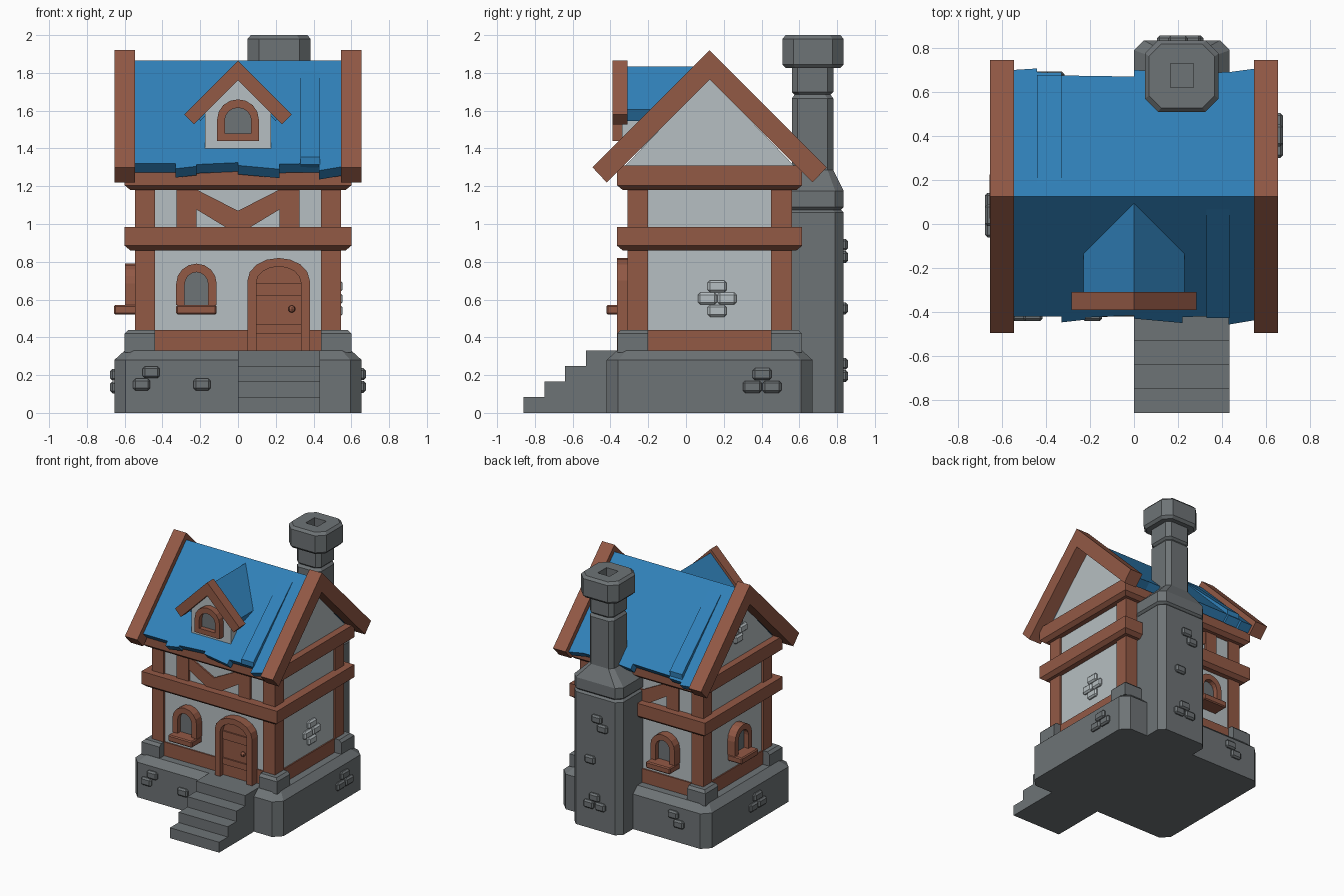
import bpy, bmesh, math
from mathutils import Matrix, Vector

if "Cube" in bpy.data.objects:
    bpy.data.objects.remove(bpy.data.objects["Cube"])


def material(name, rgb):
    m = bpy.data.materials.new(name)
    m.diffuse_color = (*rgb, 1)
    m.use_nodes = True
    m.node_tree.nodes["Principled BSDF"].inputs["Base Color"].default_value = m.diffuse_color
    return m


WOOD = material("brown timber", (0.29, 0.10, 0.06))
BLUE = material("blue roof", (0.03, 0.22, 0.49))
WALL = material("pale plaster", (0.47, 0.52, 0.54))
STONE = material("grey stone", (0.155, 0.172, 0.18))
CY = 0.125  # centre of the house in y
SIDES = {"front": 0, "right": 90, "back": 180, "left": -90}


def finish(bm, name, mat, matrix=None):
    bmesh.ops.remove_doubles(bm, verts=bm.verts, dist=1e-5)
    bmesh.ops.recalc_face_normals(bm, faces=bm.faces)
    if matrix:
        bm.transform(matrix)
    me = bpy.data.meshes.new(name)
    bm.to_mesh(me)
    bm.free()
    me.materials.append(mat)
    ob = bpy.data.objects.new(name, me)
    bpy.context.collection.objects.link(ob)
    return ob


def skin(bm, loops):
    """Skin a stack of equal-length loops and cap both ends."""
    rings = [[bm.verts.new(p) for p in loop] for loop in loops]
    for a, b in zip(rings, rings[1:]):
        for i in range(len(a)):
            j = (i + 1) % len(a)
            bm.faces.new((a[i], a[j], b[j], b[i]))
    bm.faces.new(rings[0])
    bm.faces.new(rings[-1])


def loft(name, mat, levels):
    """Levels are (z, x0, x1, y0, y1, corner chamfer)."""
    bm = bmesh.new()
    loops = []
    for z, x0, x1, y0, y1, c in levels:
        loops.append([(x0 + c, y0, z), (x1 - c, y0, z), (x1, y0 + c, z), (x1, y1 - c, z),
                      (x1 - c, y1, z), (x0 + c, y1, z), (x0, y1 - c, z), (x0, y0 + c, z)])
    skin(bm, loops)
    return finish(bm, name, mat)


def prism(name, mat, pts, d0, d1, axis="y", matrix=None):
    """Extrude a (u, z) outline along y or x."""
    bm = bmesh.new()
    skin(bm, [[(u, d, z) if axis == "y" else (d, u, z) for u, z in pts] for d in (d0, d1)])
    return finish(bm, name, mat, matrix)


def box(name, mat, x0, x1, y0, y1, z0, z1, matrix=None, bevel=0):
    bm = bmesh.new()
    skin(bm, [[(x0, y0, z), (x1, y0, z), (x1, y1, z), (x0, y1, z)] for z in (z0, z1)])
    if bevel:
        bmesh.ops.recalc_face_normals(bm, faces=bm.faces)
        bmesh.ops.bevel(bm, geom=bm.edges[:], offset=bevel, segments=1, affect="EDGES")
    return finish(bm, name, mat, matrix)


def place(x, y, z, side):
    return Matrix.Translation((x, y, z)) @ Matrix.Rotation(math.radians(SIDES[side]), 4, "Z")


def arch(w, z0, spring, top, n=8):
    return [(-w, z0)] + [(-w * math.cos(math.pi * i / n), spring + (top - spring) * math.sin(math.pi * i / n))
                         for i in range(n + 1)] + [(w, z0)]


def window(name, m, closed=False):
    """Arched window with its wall plane at local y = 0, base at z = 0."""
    w, t = (0.11, 0.04) if closed else (0.107, 0.045)
    g0 = 0.04 if closed else 0
    outer, inner = arch(w, 0, 0.115, 0.22), arch(w - t, 0, 0.11, 0.175)
    prism(name + "_frame", WOOD, outer + inner[::-1], -0.05, 0.02, matrix=m)
    prism(name + "_glass", STONE, arch(w - t + 0.004, g0, 0.11, 0.177), -0.012, 0.015, matrix=m)
    if closed:
        box(name + "_base", WOOD, -w + t, w - t, -0.05, 0.02, 0, 0.04, m)
    else:
        box(name + "_sill", WOOD, -w, w, -0.11, 0.02, -0.05, 0.002, m, 0.008)


def bricks(name, mat, m, spots, w=0.1, h=0.063):
    for i, (u, z) in enumerate(spots):
        box(f"{name}_{i + 1}", mat, u - w / 2, u + w / 2, -0.022, 0.02, z - h / 2, z + h / 2, m, 0.012)


# Foundation and steps
loft("foundation", STONE, [(0, -0.655, 0.655, -0.42, 0.67, 0.06), (0.28, -0.655, 0.655, -0.42, 0.67, 0.06),
                           (0.33, -0.6, 0.6, -0.365, 0.615, 0.05)])
prism("front_steps", STONE, [(-0.35, 0), (-0.86, 0), (-0.86, 0.083), (-0.75, 0.083), (-0.75, 0.165), (-0.64, 0.165),
                             (-0.64, 0.248), (-0.53, 0.248), (-0.53, 0.33), (-0.35, 0.33)], 0, 0.435, "x")

# Walls, corner posts and corner stones
box("plaster_walls", WALL, -0.53, 0.53, -0.295, 0.545, 0.3, 1.25)
box("sole_beam", WOOD, -0.54, 0.54, -0.305, 0.555, 0.32, 0.44)
for sx in (-1, 1):
    for sy in (-1, 1):
        tag = ("left" if sx < 0 else "right") + ("_front" if sy < 0 else "_back")

        def span(a, b, s, c=0):
            return sorted((c + s * a, c + s * b))
        box("post_" + tag, WOOD, *span(0.44, 0.545, sx), *span(0.325, 0.435, sy, CY), 0.33, 1.25)
        lo = (*span(0.44, 0.6, sx), *span(0.325, 0.488, sy, CY), 0)
        hi = (*span(0.44, 0.58, sx), *span(0.325, 0.468, sy, CY), 0)
        loft("corner_stone_" + tag, STONE, [(0.32, *lo), (0.42, *lo), (0.44, *hi)])

# Horizontal timber bands
for name, z0, z1 in (("middle_band", 0.86, 0.985), ("upper_band", 1.18, 1.31)):
    loft(name, WOOD, [(z0, -0.57, 0.57, -0.335, 0.585, 0), (z0 + 0.025, -0.6, 0.6, -0.365, 0.615, 0),
                      (z1, -0.6, 0.6, -0.365, 0.615, 0)])

# Upper storey framing on front and back
for side, y in (("front", -0.295), ("back", 0.545)):
    m = place(0, y, 0, side)
    for s in (-1, 1):
        box(f"{side}_stud", WOOD, *sorted((s * 0.22, s * 0.325)), -0.015, 0.02, 0.97, 1.21, m)
    prism(f"{side}_v_brace", WOOD, [(-0.225, 1.185), (0, 1.07), (0.225, 1.185), (0.225, 1.08), (0.06, 0.98),
                                    (-0.06, 0.98), (-0.225, 1.08)], -0.012, 0.02, matrix=m)

# Gable infill and barge boards
prism("gable_walls", WALL, [(-0.33, 1.3), (0.58, 1.3), (CY, 1.775)], -0.545, 0.545, "x")
for s in (-1, 1):
    prism("barge_board_" + ("left" if s < 0 else "right"), WOOD,
          [(-0.495, 1.30), (CY, 1.92), (0.745, 1.30), (0.67, 1.22), (CY, 1.765), (-0.42, 1.22)],
          s * 0.545, s * 0.655, "x")


# Main roof slabs with ragged eaves
def roof_slab(name, eave, d):
    t = 0.047
    pts = [(-0.55, CY)] + eave + [(0.55, CY)]
    top = [Vector((x, y, 1.865 - abs(y - CY))) for x, y in pts]
    low = [p + (Vector((0, 0, -2 * t)) if p.y == CY else Vector((0, -d * t, -t))) for p in top]
    bm = bmesh.new()
    skin(bm, [top, low])
    finish(bm, name, BLUE)


roof_slab("roof_front", [(-0.55, -0.42), (-0.33, -0.42), (-0.33, -0.447), (-0.22, -0.435), (-0.22, -0.425),
                         (0, -0.415), (0, -0.43), (0.22, -0.45), (0.22, -0.422), (0.43, -0.42), (0.43, -0.457),
                         (0.55, -0.437)], -1)
roof_slab("roof_back", [(-0.55, 0.7), (-0.44, 0.707), (-0.44, 0.69), (-0.33, 0.688), (-0.33, 0.675), (0, 0.67),
                        (0, 0.7), (0.22, 0.688), (0.43, 0.69), (0.55, 0.706)], 1)
for name, s, x0, x1 in (("front_roof_plank", -1, 0.33, 0.435), ("back_roof_plank", 1, -0.44, -0.33)):
    prism(name, BLUE, [(CY + s * 0.51, 1.29), (CY + s * 0.55, 1.315), (CY + s * 0.552, 1.355),
                       (CY + s * 0.06, 1.81), (CY + s * 0.06, 1.78)], x0, x1, "x")

# Dormer
prism("dormer_wall", WALL, [(-0.175, 1.40), (0.175, 1.40), (0.175, 1.6), (0, 1.775), (-0.175, 1.6)], -0.34, 0)
prism("dormer_roof", BLUE, [(-0.23, 1.605), (0, 1.835), (0.23, 1.605), (0.2, 1.545), (0, 1.745), (-0.2, 1.545)],
      -0.315, 0.1)
prism("dormer_barge_board", WOOD, [(-0.285, 1.58), (0, 1.865), (0.285, 1.58), (0.233, 1.527), (0, 1.76),
                                   (-0.233, 1.527)], -0.39, -0.31)
window("dormer_window", place(0, -0.34, 1.44, "front"), True)

# Wall windows
window("front_window", place(-0.22, -0.312, 0.57, "front"))
window("back_window", place(-0.22, 0.562, 0.57, "back"))
window("left_window", place(-0.547, CY, 0.57, "left"))

# Front door
m = place(0.215, 0, 0, "front")
frame_in = arch(0.118, 0.33, 0.69, 0.775)
prism("door_frame", WOOD, arch(0.165, 0.33, 0.7, 0.82) + frame_in[::-1], -0.365, -0.28, matrix=m)
prism("door_panel", WOOD, arch(0.12, 0.33, 0.69, 0.777), -0.325, -0.28, matrix=m)
for z0, z1 in ((0.42, 0.47), (0.62, 0.685)):
    box("door_rail", WOOD, -0.118, 0.118, -0.336, -0.32, z0, z1, m)
bm = bmesh.new()
bmesh.ops.create_uvsphere(bm, u_segments=8, v_segments=6, radius=0.019)
finish(bm, "door_knob", WOOD, place(0.285, -0.343, 0.55, "front"))

# Chimney: broad stack, shoulders, shaft, neck and hollow cap
base = (0, 0.435, 0.45, 0.835)
waist = (0.015, 0.42, 0.46, 0.82)
shaft = (0.11, 0.325, 0.56, 0.78)
neck = (0.125, 0.31, 0.575, 0.765)
loft("chimney_stack", STONE, [(0, *base, 0.045), (1.06, *base, 0.045), (1.075, *waist, 0.045),
                              (1.09, *base, 0.045), (1.175, *base, 0.045), (1.285, *shaft, 0.03),
                              (1.665, *shaft, 0.03), (1.685, *neck, 0.03), (1.70, *shaft, 0.03),
                              (1.85, *shaft, 0.03)])
cap = (0.05, 0.385, 0.51, 0.835)
rim = (0.068, 0.367, 0.528, 0.817)
hole = (0.165, 0.27, 0.62, 0.73, 0)
loft("chimney_cap", STONE, [(1.825, *rim, 0.05), (1.845, *cap, 0.06), (1.98, *cap, 0.06), (2.0, *rim, 0.055),
                            (2.0, *hole), (1.9, *hole)])

# Exposed bricks
cross = [(0, 0.095), (-0.052, 0.03), (0.052, 0.03), (0, -0.035)]
trio = [(0, 0.067), (-0.052, 0), (0.052, 0)]
bricks("right_wall_brick", WALL, place(0.53, 0.165, 0.575, "right"), cross)
bricks("left_gable_brick", WALL, place(-0.545, CY, 1.5, "left"), cross)
bricks("right_base_brick", STONE, place(0.655, 0.403, 0.138, "right"), trio)
bricks("left_base_brick", STONE, place(-0.655, 0.04, 0.135, "left"), trio)
bricks("front_base_brick", STONE, place(0, -0.42, 0, "front"), [(-0.46, 0.215), (-0.51, 0.15), (-0.19, 0.15)], 0.09)
bricks("back_base_brick", STONE, place(-0.36, 0.67, 0.15, "back"), [(0, 0.065), (0.05, 0)], 0.09)
bricks("chimney_brick", STONE, place(0.22, 0.835, 0, "back"),
       [(0.02, 0.89), (0.07, 0.825), (-0.04, 0.553), (0, 0.26), (-0.05, 0.195), (0.05, 0.195)], 0.09)
